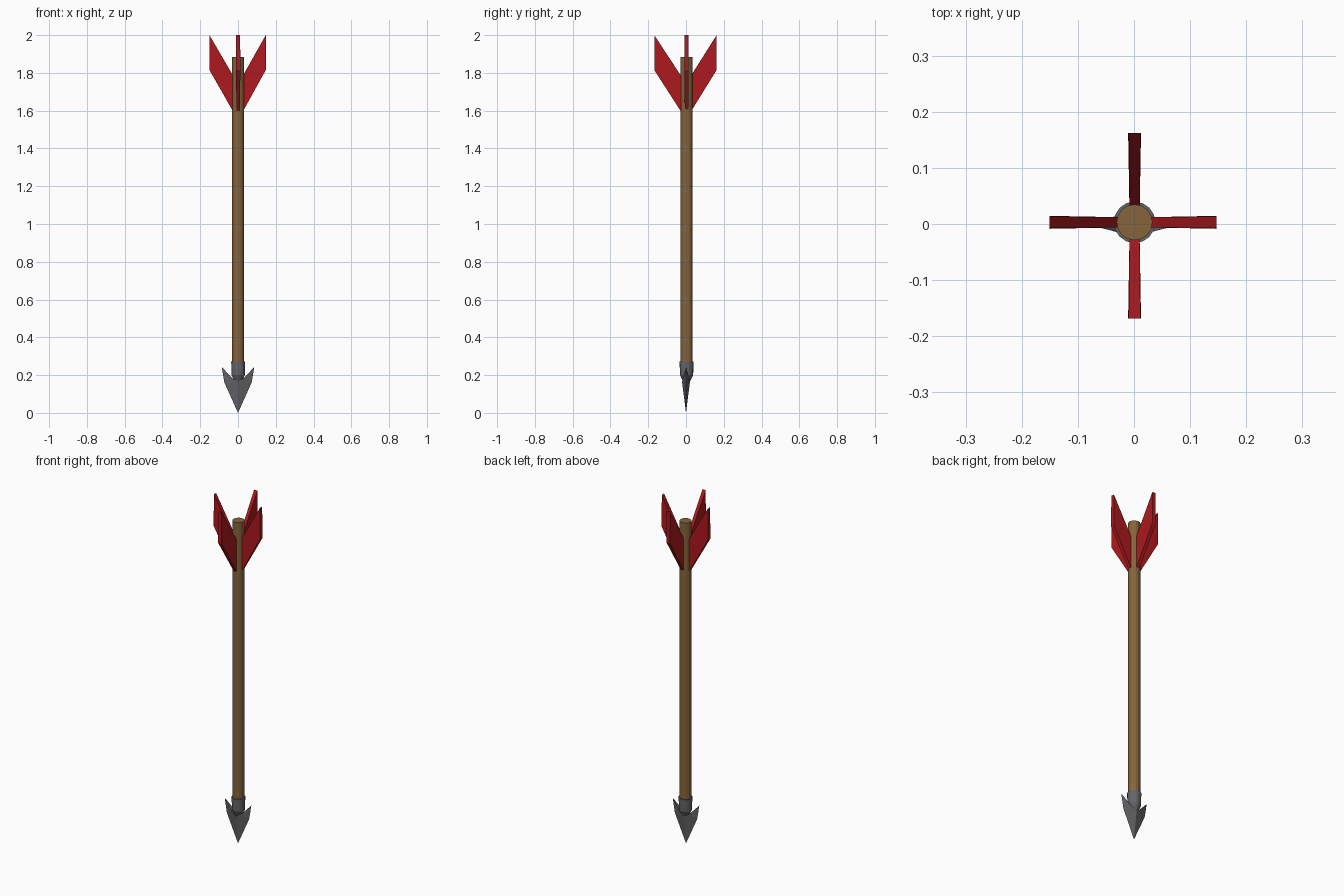
import bpy, bmesh, math
from mathutils import Matrix

if "Cube" in bpy.data.objects:
    bpy.data.objects.remove(bpy.data.objects["Cube"])

CX, CY = 0.001, 0.003  # shaft axis


def material(name, color):
    m = bpy.data.materials.new(name)
    m.diffuse_color = color
    m.use_nodes = True
    m.node_tree.nodes["Principled BSDF"].inputs["Base Color"].default_value = m.diffuse_color
    return m


def mesh_object(name, verts, faces, mat=None):
    me = bpy.data.meshes.new(name)
    me.from_pydata(verts, [], faces)
    bm = bmesh.new()
    bm.from_mesh(me)
    bmesh.ops.recalc_face_normals(bm, faces=bm.faces)
    bm.to_mesh(me)
    bm.free()
    ob = bpy.data.objects.new(name, me)
    bpy.context.collection.objects.link(ob)
    if mat:
        me.materials.append(mat)
    return ob


def lathe(name, rings, sides, mat=None):
    """Closed round part from (radius, z) rings."""
    verts = [(CX + r * math.cos(2 * math.pi * i / sides),
              CY + r * math.sin(2 * math.pi * i / sides), z)
             for r, z in rings for i in range(sides)]
    faces = [(k * sides + i, k * sides + (i + 1) % sides,
              (k + 1) * sides + (i + 1) % sides, (k + 1) * sides + i)
             for k in range(len(rings) - 1) for i in range(sides)]
    top = (len(rings) - 1) * sides
    faces += [tuple(range(sides)), tuple(range(top, top + sides))]
    return mesh_object(name, verts, faces, mat)


wood = material("wood", (0.24, 0.13, 0.045, 1))
red = material("red_feather", (0.42, 0.01, 0.013, 1))
steel = material("steel", (0.13, 0.13, 0.14, 1))

# wooden shaft
lathe("shaft", [(0.032, 0.24), (0.032, 1.885)], 16, wood)

# metal socket, tapering into the blade
lathe("head_socket", [(0.018, 0.165), (0.035, 0.2), (0.037, 0.272)], 16, steel)

# barbed blade: sharp outline, raised centre ridge front and back
verts = [(0, 0, 0), (0, -0.021, 0.165), (0, 0.021, 0.165)]
faces = []
for s in (-1, 1):
    n = len(verts)
    verts += [(s * 0.072, 0, 0.16), (s * 0.086, 0, 0.243),
              (s * 0.032, -0.014, 0.185), (s * 0.032, 0.014, 0.185)]
    edge, barb, nf, nb = range(n, n + 4)
    for ridge, notch in ((1, nf), (2, nb)):
        faces += [(0, edge, ridge), (edge, notch, ridge), (edge, barb, notch)]
    faces += [(barb, nf, nb), (1, nf, nb, 2)]
mesh_object("arrow_blade", verts, faces, steel)

# four swept feathers around the shaft
for k, reach in enumerate((0.147, 0.162, 0.151, 0.168)):
    outline = [(0.02, 1.585, 0.009), (reach, 1.815, 0.0115),
               (reach, 2.0, 0.0105), (0.02, 1.775, 0.009)]
    v = [(x, s * t, z) for s in (-1, 1) for x, z, t in outline]
    f = [(0, 1, 2, 3), (4, 5, 6, 7)]
    f += [(i, (i + 1) % 4, 4 + (i + 1) % 4, 4 + i) for i in range(4)]
    ob = mesh_object("feather_%d" % (k + 1), v, f, red)
    off = (0, CY, 0) if k % 2 == 0 else (CX, 0, 0)
    ob.data.transform(Matrix.Translation(off) @ Matrix.Rotation(k * math.pi / 2, 4, 'Z'))
